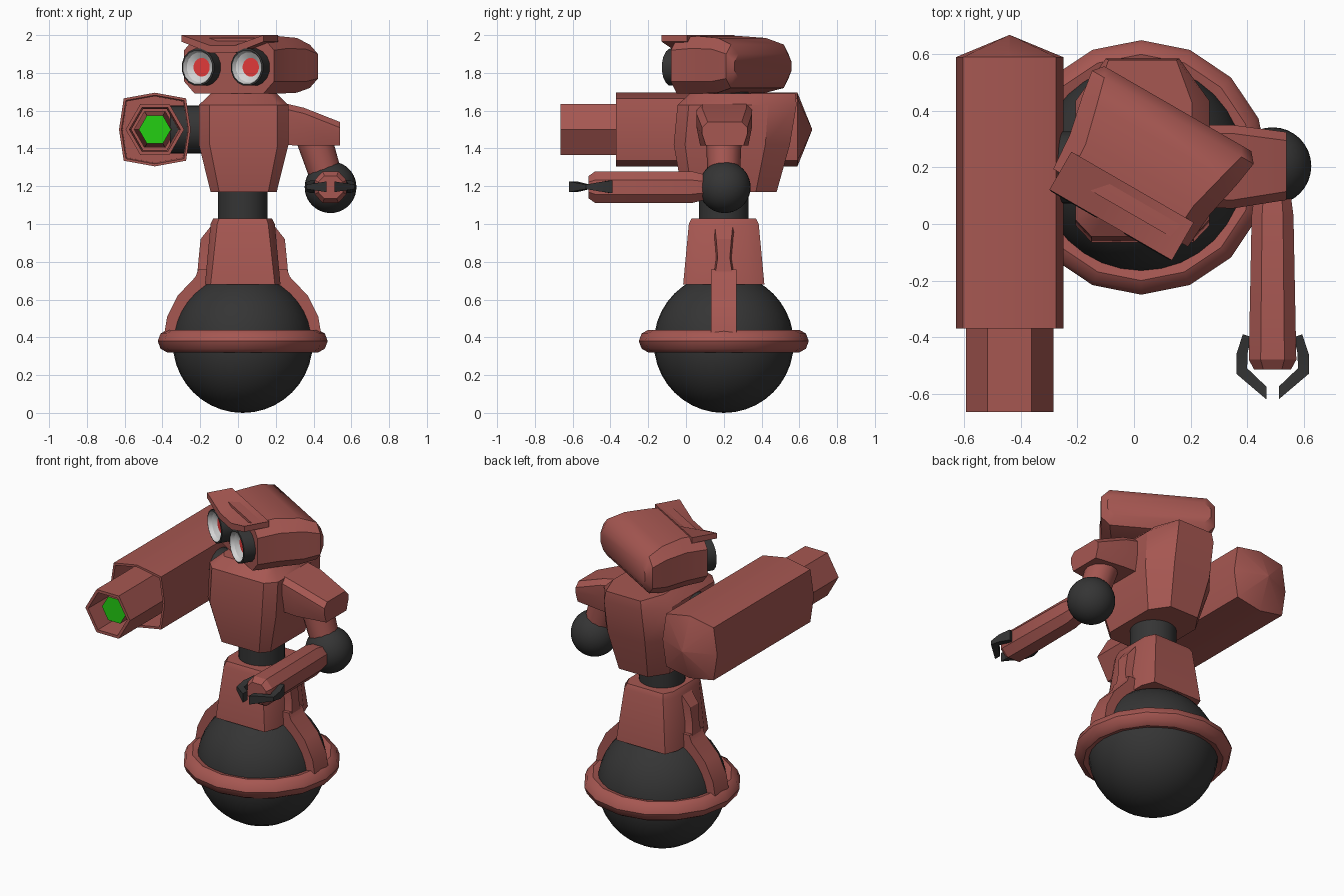
import bpy, bmesh, math
from mathutils import Matrix, Vector

if "Cube" in bpy.data.objects:
    bpy.data.objects.remove(bpy.data.objects["Cube"])


def material(name, rgb):
    m = bpy.data.materials.new(name)
    m.diffuse_color = (*rgb, 1)
    m.use_nodes = True
    m.node_tree.nodes["Principled BSDF"].inputs["Base Color"].default_value = m.diffuse_color
    return m


RED = material("brick_red", (0.38, 0.095, 0.083))
DARK = material("charcoal", (0.035, 0.035, 0.035))
WHITE = material("eye_white", (0.65, 0.65, 0.65))
IRIS = material("iris_red", (0.80, 0.045, 0.045))
GREEN = material("glow_green", (0.017, 0.62, 0.006))


def finish(bm, name, mats, angle=30):
    bmesh.ops.recalc_face_normals(bm, faces=bm.faces)
    me = bpy.data.meshes.new(name)
    bm.to_mesh(me)
    bm.free()
    ob = bpy.data.objects.new(name, me)
    bpy.context.collection.objects.link(ob)
    for m in mats:
        me.materials.append(m)
    bpy.ops.object.select_all(action='DESELECT')
    ob.select_set(True)
    bpy.context.view_layer.objects.active = ob
    bpy.ops.object.shade_smooth_by_angle(angle=math.radians(angle))
    return ob


def loft(name, rings, mats=(RED,), layers=None, cyclic=False, matrix=None, angle=30):
    """Skin equal-length rings; layers gives the material per band, then the end cap."""
    bm = bmesh.new()
    vs = [[bm.verts.new(p) for p in r] for r in rings]
    n, bands = len(vs[0]), len(vs) if cyclic else len(vs) - 1
    for i in range(bands):
        a, b = vs[i], vs[(i + 1) % len(vs)]
        for j in range(n):
            k = (j + 1) % n
            f = bm.faces.new((a[j], a[k], b[k], b[j]))
            f.material_index = layers[i] if layers else 0
    if not cyclic:
        bm.faces.new(vs[0][::-1])
        bm.faces.new(vs[-1]).material_index = layers[-1] if layers else 0
    if matrix:
        bm.transform(matrix)
    return finish(bm, name, mats, angle)


def ring_y(n, r, y, cx=0, cz=0, phase=0):
    return [(cx + r * math.cos(phase + math.tau * i / n), y,
             cz + r * math.sin(phase + math.tau * i / n)) for i in range(n)]


def rod(name, p, q, r1, r2, mat, n=24):
    p, q = Vector(p), Vector(q)
    bm = bmesh.new()
    bmesh.ops.create_cone(bm, cap_ends=True, segments=n, radius1=r1, radius2=r2, depth=(q - p).length)
    rot = (q - p).to_track_quat('Z', 'Y').to_matrix().to_4x4()
    bm.transform(Matrix.Translation((p + q) / 2) @ rot)
    return finish(bm, name, [mat])


def ball(name, c, r):
    bm = bmesh.new()
    bmesh.ops.create_uvsphere(bm, u_segments=32, v_segments=20, radius=r)
    bm.transform(Matrix.Translation(c))
    return finish(bm, name, [DARK])


CX, CY = 0.025, 0.2

# Base: rolling ball with its guard ring
ball("base_ball", (CX, CY, 0.37), 0.37)
section = [(.36, .33), (.40, .32), (.435, .34), (.45, .38), (.435, .42), (.40, .44), (.36, .43)]
loft("guard_ring", [[(CX + r * math.cos(a), CY + r * math.sin(a), z) for r, z in section]
                    for a in [math.tau * i / 16 for i in range(16)]], cyclic=True, angle=40)

# Struts and upper fins on both sides of the hips
for s, side in ((1, "right"), (-1, "left")):
    strut = [((.415, .42), (.355, .42)), ((.40, .51), (.33, .51)), ((.345, .62), (.27, .60)),
             ((.25, .72), (.18, .67)), ((.235, .76), (.15, .76))]
    loft(side + "_strut", [[(CX + s * o[0], CY - .067, o[1]), (CX + s * o[0], CY + .067, o[1]),
                            (CX + s * i[0], CY + .067, i[1]), (CX + s * i[0], CY - .067, i[1])]
                           for o, i in strut])
    fin = [(.242, .72, .048), (.233, .82, .032), (.223, .92, .04), (.16, 1.0, .048)]
    loft(side + "_hip_fin", [[(CX + s * x, CY - w, z), (CX + s * x, CY + w, z),
                              (CX + s * .12, CY + w + .02, z), (CX + s * .12, CY - w - .02, z)]
                             for x, z, w in fin])


def octagon(z, hx, yf, yb, cf, cb, hf, hb, cx=CX):
    return [(cx - hf, yf, z), (cx + hf, yf, z), (cx + hx, yf + cf, z), (cx + hx, yb - cb, z),
            (cx + hb, yb, z), (cx - hb, yb, z), (cx - hx, yb - cb, z), (cx - hx, yf + cf, z)]


# Hips, spine and torso
loft("hips", [octagon(.68, .20, -.015, .415, .08, .08, .17, .17),
              octagon(1.0, .17, .015, .385, .06, .06, .135, .135),
              octagon(1.03, .155, .03, .37, .06, .06, .125, .125)])
rod("spine", (CX, CY, .95), (CX, CY, 1.78), .132, .132, DARK, 32)
loft("torso", [octagon(1.17, .175, -.02, .48, .05, .11, .13, .10, .03),
               octagon(1.42, .237, -.065, .55, .06, .13, .18, .13, .03),
               octagon(1.63, .237, -.045, .585, .06, .15, .18, .13, .03),
               octagon(1.69, .175, .02, .58, .05, .15, .14, .12, .03)], angle=35)

# Right arm: shoulder pad, upper arm, elbow, forearm, claws
pad = [(.18, .06, .35, 1.42, 1.655), (.35, .055, .35, 1.415, 1.615), (.54, .085, .325, 1.415, 1.54)]
loft("shoulder_pad", [[(x, a + .02, lo), (x, b - .02, lo), (x, b, (lo + hi) / 2), (x, b, hi - .03),
                       (x, b - .03, hi), (x, a + .03, hi), (x, a, hi - .03), (x, a, (lo + hi) / 2)]
                      for x, a, b, lo, hi in pad])
rod("upper_arm", (.40, CY, 1.46), (.47, CY, 1.24), .095, .085, RED, 12)
ball("elbow_ball", (.49, .205, 1.195), .137)
arm = [(.12, .062, .062), (.03, .074, .084), (-.48, .084, .084), (-.515, .065, .06)]
loft("forearm", [[(.49 + w * u, y, 1.195 + h * v) for u, v in
                  ((-1, -.45), (-.5, -1), (.5, -1), (1, -.45), (1, .45), (.5, 1), (-.5, 1), (-1, .45))]
                 for y, w, h in arm])
claw = [(.075, -.40, .105, -.39, .034), (.088, -.455, .128, -.46, .024),
        (.09, -.51, .128, -.53, .012), (.022, -.575, .022, -.62, .028)]
for s, side in ((1, "outer"), (-1, "inner")):
    loft(side + "_claw", [[(.49 + s * a, b, 1.197 - h), (.49 + s * a, b, 1.197 + h),
                           (.49 + s * c, d, 1.197 + h), (.49 + s * c, d, 1.197 - h)]
                          for a, b, c, d, h in claw], (DARK,))

# Left arm: cannon housing, hollow barrel, glowing core
GX, GZ = -.44, 1.5


def housing(y, k):
    pts = ((-.165, -.165), (0, -.195), (.165, -.165), (.19, 0),
           (.165, .165), (0, .195), (-.165, .165), (-.19, 0))
    return [(GX + k * u, y, GZ + k * v) for u, v in pts]


loft("cannon_housing", [housing(.668, .01), housing(.59, 1), housing(-.37, 1),
                        housing(-.37, .93), housing(.5, .90)])
loft("cannon_barrel", [ring_y(6, r, y, GX, GZ) for r, y in
                       ((.155, .1), (.155, -.665), (.135, -.665), (.125, .1))], cyclic=True)
loft("cannon_core", [ring_y(6, r, y, GX, GZ) for r, y in ((.11, .5), (.085, .0), (.085, -.60))],
     (RED, GREEN), [0, 0, 1])
rod("cannon_joint", (-.36, CY, GZ), (-.1, CY, GZ), .128, .128, DARK)

# Head, turned to one side; local -y is the face
HEAD = Matrix.Translation((.035, CY, 0)) @ Matrix.Rotation(math.radians(-30), 4, 'Z')


def head_ring(y, w, lo, hi, c):
    return [(-w + c, y, lo), (w - c, y, lo), (w, y, lo + c), (w, y, hi - c),
            (w - c, y, hi), (-w + c, y, hi), (-w, y, hi - c), (-w, y, lo + c)]


loft("head", [head_ring(-.165, .275, 1.69, 1.985, .065), head_ring(-.03, .285, 1.69, 1.995, .065),
              head_ring(.11, .315, 1.695, 1.985, .06), head_ring(.205, .33, 1.72, 1.95, .05),
              head_ring(.24, .30, 1.77, 1.90, .04)], matrix=HEAD, angle=35)
brow = [(-.25, 2.0, 1.965), (-.075, 1.945, 1.905), (.075, 1.945, 1.905), (.25, 2.0, 1.965)]
loft("brow", [[(x, -.235, lo), (x, -.235, hi), (x, -.08, 2.0), (x, -.08, lo)]
              for x, hi, lo in brow], matrix=HEAD)
for x, side in ((-.15, "left"), (.15, "right")):
    loft(side + "_eye", [ring_y(16, r, y, x, 1.83, math.pi / 16) for r, y in
                         ((.1, -.08), (.1, -.235), (.091, -.238), (.08, -.215), (.05, -.195))],
         (DARK, WHITE, IRIS), [0, 0, 1, 1, 2], matrix=HEAD)
